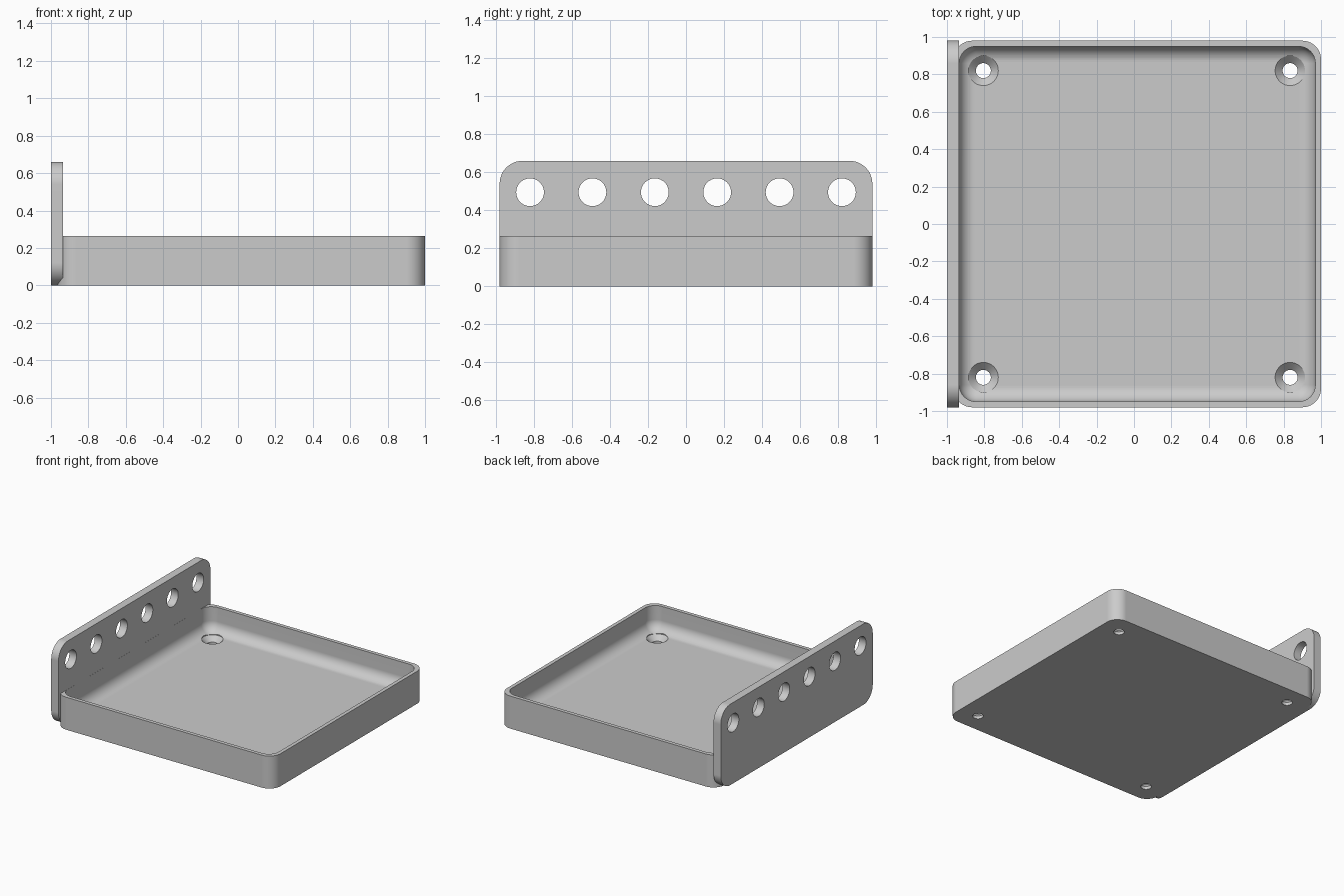
import bpy, bmesh
from math import sin, cos, pi, radians

if "Cube" in bpy.data.objects:
    bpy.data.objects.remove(bpy.data.objects["Cube"], do_unlink=True)

grey = bpy.data.materials.new("light grey")
grey.use_nodes = True
GREY = (0.6, 0.6, 0.6, 1)
grey.diffuse_color = GREY
grey.node_tree.nodes["Principled BSDF"].inputs["Base Color"].default_value = GREY

CX = 0.0175          # tray centre in x
HX, HY = 0.9825, 0.98  # tray half sizes
FLOOR = 0.065
PLATE_IN = -0.935    # inner face of the upright plate


def rounded_rect(hx, hy, r, n=12):
    """Outline of a rounded rectangle, counter-clockwise."""
    pts = []
    for q, (sx, sy) in enumerate([(1, 1), (-1, 1), (-1, -1), (1, -1)]):
        for i in range(n + 1):
            a = (q + i / n) * pi / 2
            pts.append((sx * (hx - r) + r * cos(a), sy * (hy - r) + r * sin(a)))
    return pts


def circle(cx, cy, r, n=40):
    return [(cx + r * cos(2 * pi * i / n), cy + r * sin(2 * pi * i / n)) for i in range(n)]


def loft(name, rings):
    """Closed solid through a stack of rings of equal length."""
    bm = bmesh.new()
    loops = [[bm.verts.new(p) for p in ring] for ring in rings]
    for a, b in zip(loops, loops[1:]):
        for i in range(len(a)):
            j = (i + 1) % len(a)
            bm.faces.new((a[i], a[j], b[j], b[i]))
    bm.faces.new(loops[0][::-1])
    bm.faces.new(loops[-1])
    bmesh.ops.recalc_face_normals(bm, faces=bm.faces)
    me = bpy.data.meshes.new(name)
    bm.to_mesh(me)
    bm.free()
    me.materials.append(grey)
    ob = bpy.data.objects.new(name, me)
    bpy.context.collection.objects.link(ob)
    return ob


def combine(target, other, operation):
    """Apply a boolean and discard the helper."""
    mod = target.modifiers.new("boolean", "BOOLEAN")
    mod.operation, mod.object, mod.solver = operation, other, "EXACT"
    bpy.context.view_layer.objects.active = target
    bpy.ops.object.modifier_apply(modifier=mod.name)
    bpy.data.objects.remove(other, do_unlink=True)


# Tray block
outline = rounded_rect(HX, HY, 0.1)
tray = loft("tray_with_upright", [[(CX + x, y, z) for x, y in outline] for z in (0, 0.265)])

# Upright plate with four rounded corners
outline = rounded_rect(HY, 0.33, 0.12)
plate = loft("upright_plate", [[(x, y, z + 0.33) for y, z in outline] for x in (-1, PLATE_IN)])
combine(tray, plate, "UNION")

# Tray cavity with a filleted floor
FILLET, STEPS = 0.085, 10
rings = []
for i in range(STEPS + 1):
    a = pi / 2 * i / STEPS
    d = FILLET * (1 - sin(a))
    z = FLOOR + FILLET * (1 - cos(a))
    rings.append([(CX + x, y, z) for x, y in rounded_rect(HX - 0.0305 - d, HY - 0.0305 - d, 0.09 - d)])
rings.append([(x, y, 0.4) for x, y, z in rings[-1]])
combine(tray, loft("cavity_cutter", rings), "DIFFERENCE")

# Countersunk screw holes in the floor
for sx in (-1, 1):
    for sy in (-1, 1):
        profile = [(0.04, -0.05), (0.04, 0.025), (0.08, FLOOR), (0.08, 0.2)]
        rings = [[(x, y, z) for x, y in circle(CX - 0.003 + sx * 0.82, sy * 0.82, r)]
                 for r, z in profile]
        combine(tray, loft("screw_hole_cutter", rings), "DIFFERENCE")

# Row of round holes along the plate
for i in range(6):
    ring = circle((i - 2.5) * 0.328, 0.495, 0.073)
    cutter = loft("plate_hole_cutter", [[(x, y, z) for y, z in ring] for x in (-1.1, -0.85)])
    combine(tray, cutter, "DIFFERENCE")

# Smooth the rounds, keep edges crisp and flats flat
bpy.ops.object.select_all(action="DESELECT")
tray.select_set(True)
bpy.context.view_layer.objects.active = tray
bpy.ops.object.shade_smooth_by_angle(angle=radians(30))
normals = tray.modifiers.new("weighted normals", "WEIGHTED_NORMAL")
normals.keep_sharp = True
